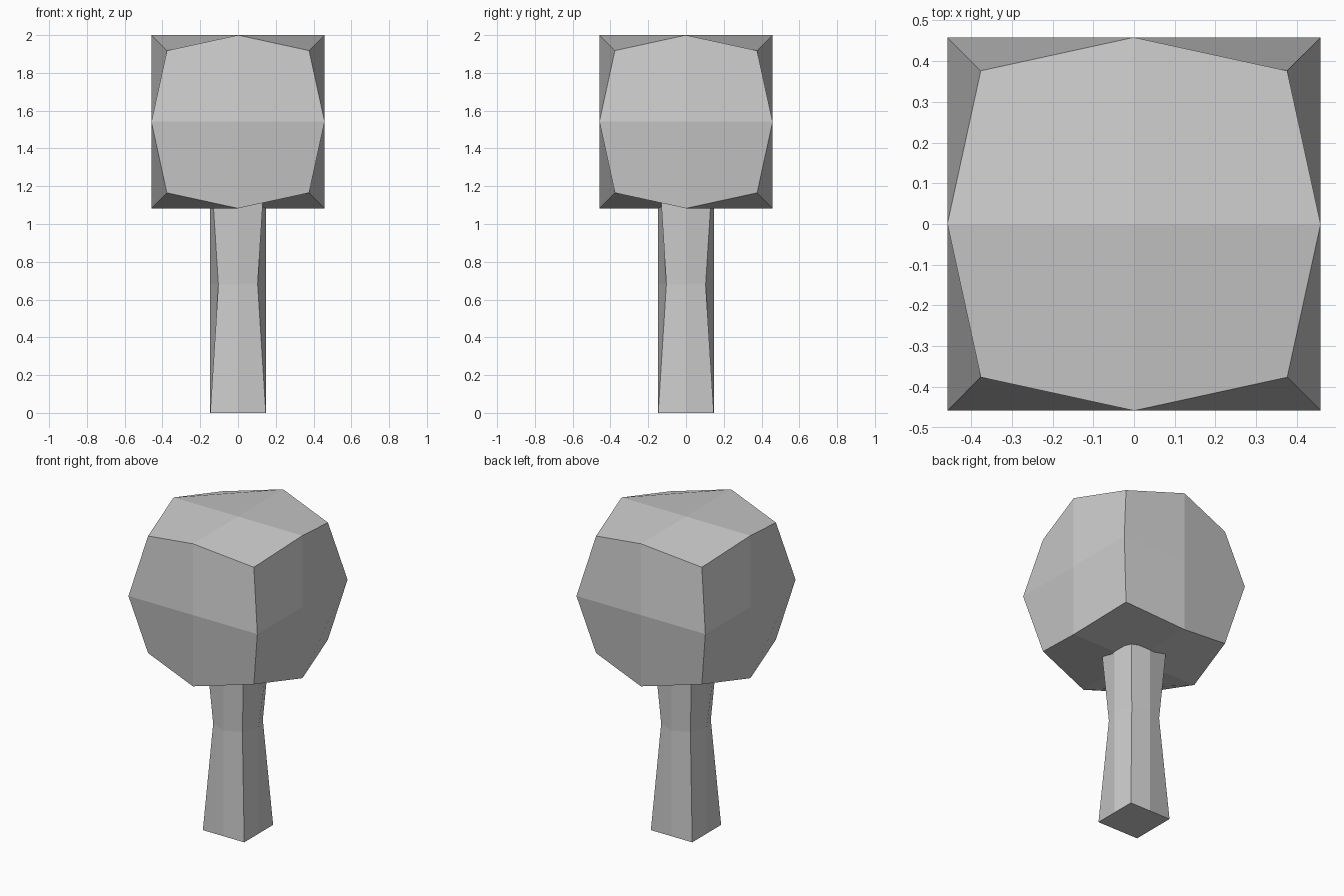
import bpy
import bmesh
from mathutils import Vector

cube = bpy.data.objects.get("Cube")
if cube:
    bpy.data.objects.remove(cube, do_unlink=True)

grey = bpy.data.materials.new("mid grey")
grey.use_nodes = True
grey.diffuse_color = (0.6, 0.6, 0.6, 1)
grey.node_tree.nodes["Principled BSDF"].inputs["Base Color"].default_value = (0.6, 0.6, 0.6, 1)


def faceted_block(name, half, centre_z, shape):
    """Box with each side split in four quads, its vertices moved by shape."""
    bm = bmesh.new()
    bmesh.ops.create_cube(bm, size=2)
    bmesh.ops.subdivide_edges(bm, edges=bm.edges[:], cuts=1, use_grid_fill=True)
    # The first vertex of a quad sets its fold: all folds on a side run parallel,
    # so they meet at every other corner of the box
    quads = []
    for face in bm.faces:
        ring = list(face.verts)
        corner = max(range(4), key=lambda i: ring[i].co.length)
        p = ring[corner].co
        start = corner if p.x * p.y * p.z > 0 else (corner + 1) % 4
        quads.append(ring[start:] + ring[:start])
    bmesh.ops.delete(bm, geom=bm.faces[:], context='FACES_ONLY')
    for ring in quads:
        bm.faces.new(ring)
    for v in bm.verts:
        p = shape(v.co)
        v.co = Vector((p.x * half[0], p.y * half[1], p.z * half[2] + centre_z))
    bmesh.ops.recalc_face_normals(bm, faces=bm.faces[:])
    mesh = bpy.data.meshes.new(name)
    bm.to_mesh(mesh)
    bm.free()
    mesh.materials.append(grey)
    obj = bpy.data.objects.new(name, mesh)
    bpy.context.collection.objects.link(obj)
    return obj


def rounded_corners(p):
    # Corners are drawn in to about the radius of the edge middles
    return p * 0.821 if p.length > 1.5 else p


def pinched_waist(p):
    # The square section becomes an octagon at half height
    if abs(p.z) < 0.5:
        flat = Vector((p.x, p.y, 0))
        if flat.length > 1:
            flat.normalize()
        return flat
    return p


faceted_block("head", (0.4585, 0.4585, 0.4585), 1.5415, rounded_corners)
faceted_block("handle", (0.147, 0.147, 0.68), 0.68, pinched_waist)
